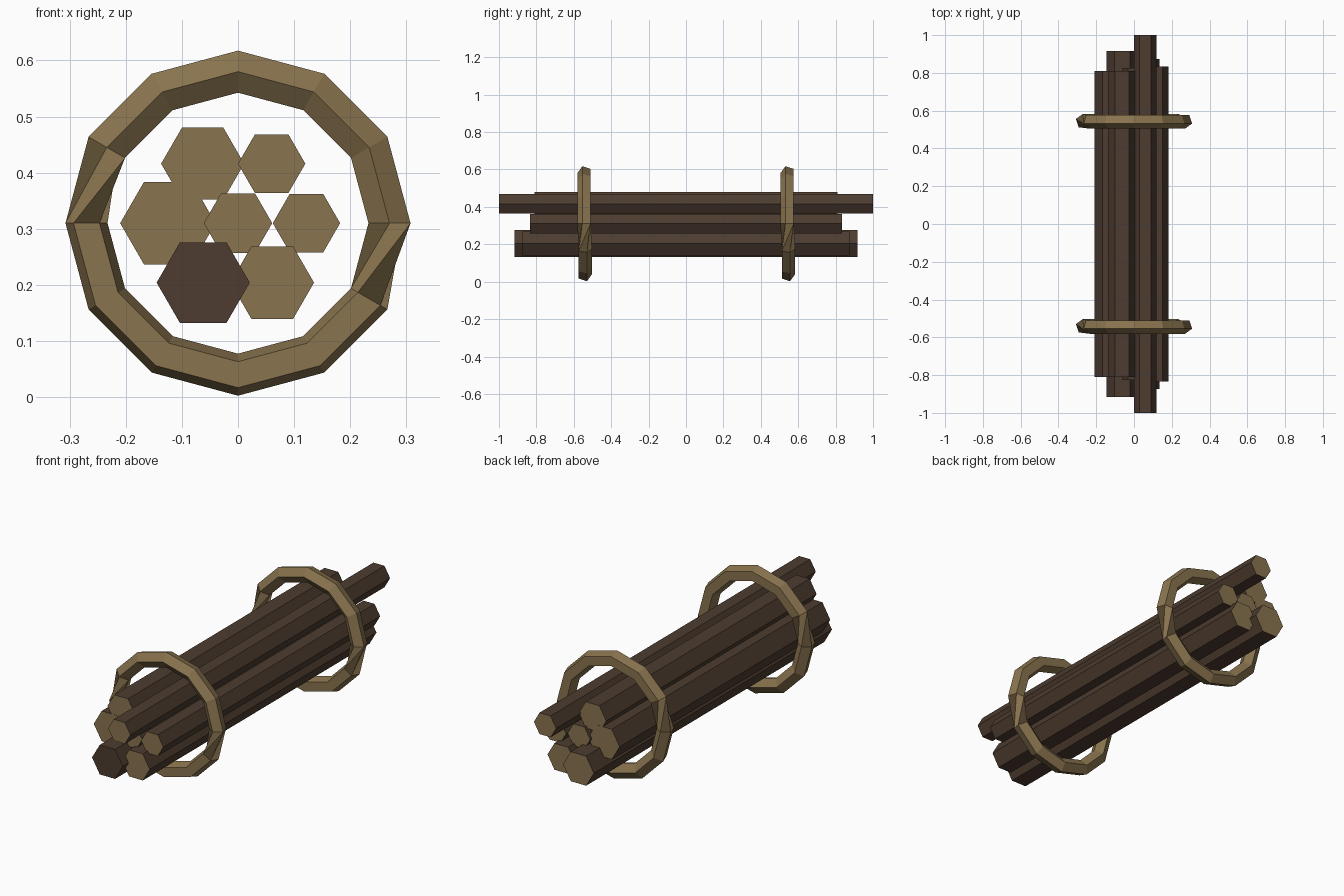
import bpy, bmesh, math
from mathutils import Vector

if "Cube" in bpy.data.objects:
    bpy.data.objects.remove(bpy.data.objects["Cube"])


def material(name, rgb):
    m = bpy.data.materials.new(name)
    m.diffuse_color = (*rgb, 1)
    m.use_nodes = True
    m.node_tree.nodes["Principled BSDF"].inputs["Base Color"].default_value = m.diffuse_color
    return m


bark = material("dark_bark", (0.074, 0.045, 0.029))
wood = material("pale_wood", (0.25, 0.173, 0.077))


def finish(bm, name, mats):
    bmesh.ops.recalc_face_normals(bm, faces=bm.faces[:])
    me = bpy.data.meshes.new(name)
    bm.to_mesh(me)
    bm.free()
    for m in mats:
        me.materials.append(m)
    ob = bpy.data.objects.new(name, me)
    bpy.context.collection.objects.link(ob)
    return ob


def log(name, x, z, r, half, dark_front=False):
    """Hexagonal log along y with pale cut ends."""
    bm = bmesh.new()
    rings = [[bm.verts.new((x + r * math.cos(k * math.pi / 3), y,
                            z + r * math.sin(k * math.pi / 3))) for k in range(6)]
             for y in (-half, half)]
    a, b = rings
    for k in range(6):
        n = (k + 1) % 6
        bm.faces.new((a[k], a[n], b[n], b[k]))
    front = bm.faces.new(a)
    back = bm.faces.new(b)
    front.material_index = 0 if dark_front else 1
    back.material_index = 1
    finish(bm, name, [bark, wood])


def binding(name, yc, zc=0.31, big=0.27, small=0.0394):
    """Twelve-sided hoop with a pentagonal section that flips over at each side."""
    bm = bmesh.new()
    rings = []
    for i in range(12):
        t = math.radians(30 * i)
        e = Vector((math.cos(t), 0, math.sin(t)))
        # upper half has a corner to the front, lower half a corner to the back
        start = -90 if i <= 5 else 18
        ring = []
        for k in range(5):
            p = math.radians(start + 72 * k)
            ring.append(bm.verts.new(e * (big + small * math.cos(p))
                                     + Vector((0, yc + small * math.sin(p), zc))))
        rings.append(ring)
    for i in range(12):
        a, b = rings[i], rings[(i + 1) % 12]
        # the second twist turns the same way round as the first
        s = 3 if i == 11 else 0
        for k in range(5):
            n = (k + 1) % 5
            bm.faces.new((a[k], a[n], b[(n + s) % 5], b[(k + s) % 5]))
    finish(bm, name, [wood])


# Bundle of logs
log("log_centre", 0.0, 0.31, 0.061, 0.825)
log("log_upper_left", -0.063, 0.416, 0.074, 0.81)
log("log_upper_right", 0.060, 0.416, 0.060, 1.0)
log("log_left", -0.125, 0.31, 0.085, 0.811)
log("log_right", 0.122, 0.31, 0.060, 0.835)
log("log_lower_left", -0.062, 0.204, 0.083, 0.917, dark_front=True)
log("log_lower_right", 0.061, 0.204, 0.0745, 0.873)

# Two bindings
binding("front_binding", -0.542)
binding("back_binding", 0.544)
